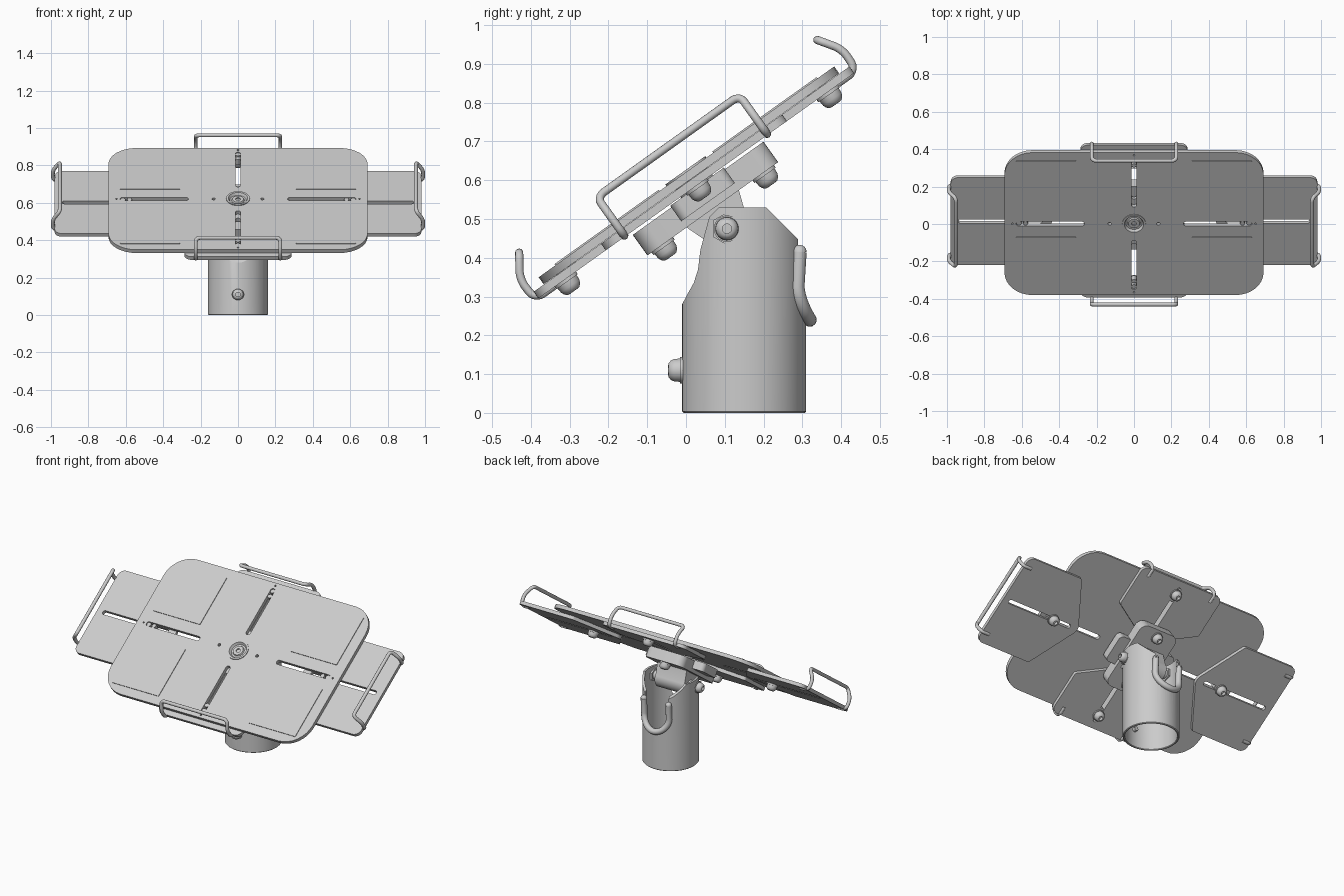
import bpy, bmesh
from math import sin, cos, pi, radians, sqrt
from mathutils import Matrix, Vector

if "Cube" in bpy.data.objects:
    bpy.data.objects.remove(bpy.data.objects["Cube"])

T = lambda x, y, z: Matrix.Translation((x, y, z))
R = lambda deg, axis: Matrix.Rotation(radians(deg), 4, axis)
TILT = T(0, .0075, .6125) @ R(35.5, 'X')      # frame of the tilted plate
SIDE = Matrix(((0, 0, 1, 0), (1, 0, 0, 0), (0, 1, 0, 0), (0, 0, 0, 1)))  # profile (y, z) along x


def finish(name, bm, m):
    bmesh.ops.remove_doubles(bm, verts=bm.verts, dist=1e-5)
    bmesh.ops.recalc_face_normals(bm, faces=bm.faces)
    me = bpy.data.meshes.new(name)
    bm.to_mesh(me)
    bm.free()
    ob = bpy.data.objects.new(name, me)
    bpy.context.collection.objects.link(ob)
    ob.matrix_world = m
    smooth(ob)
    return ob


def smooth(ob):
    bpy.ops.object.select_all(action='DESELECT')
    ob.select_set(True)
    bpy.context.view_layer.objects.active = ob
    bpy.ops.object.shade_smooth_by_angle(angle=radians(35))


def fillet(pts, r, closed=True, n=8):
    """Round the corners of a path; r is one radius or one per corner."""
    pts = [Vector(p).to_3d() for p in pts]
    rs = r if isinstance(r, (list, tuple)) else [r] * len(pts)
    out = []
    for i, c in enumerate(pts):
        if rs[i] == 0 or (not closed and i in (0, len(pts) - 1)):
            out.append(c)
            continue
        a = c + (pts[i - 1] - c).normalized() * rs[i]
        b = c + (pts[(i + 1) % len(pts)] - c).normalized() * rs[i]
        p, q = a.lerp(c, .552), b.lerp(c, .552)
        for k in range(n + 1):
            t = k / n
            out.append(a * (1-t)**3 + p * 3*t*(1-t)**2 + q * 3*t*t*(1-t) + b * t**3)
    return out


def rect(x0, x1, y0, y1, r):
    return fillet([(x0, y0), (x1, y0), (x1, y1), (x0, y1)], r)


def circle(x, y, r, n=24):
    return [Vector((x + r*cos(2*pi*k/n), y + r*sin(2*pi*k/n), 0)) for k in range(n)]


def from_curve(name, loops, m, cyclic, **props):
    cu = bpy.data.curves.new(name + "_curve", 'CURVE')
    for k, v in props.items():
        setattr(cu, k, v)
    for pts in loops:
        s = cu.splines.new('POLY')
        s.points.add(len(pts) - 1)
        for p, co in zip(s.points, pts):
            p.co = (*co, 1)
        s.use_cyclic_u = cyclic
    tmp = bpy.data.objects.new(name + "_tmp", cu)
    bpy.context.collection.objects.link(tmp)
    bpy.context.view_layer.update()
    me = bpy.data.meshes.new_from_object(tmp.evaluated_get(bpy.context.evaluated_depsgraph_get()))
    bm = bmesh.new()
    bm.from_mesh(me)
    bpy.data.objects.remove(tmp)
    return finish(name, bm, m)


def slab(name, loops, z0, z1, m):
    """Flat part from an outline plus hole outlines."""
    return from_curve(name, loops, m @ T(0, 0, (z0 + z1) / 2), True,
                      dimensions='2D', fill_mode='BOTH', extrude=(z1 - z0) / 2)


def wire(name, pts, radius, m):
    return from_curve(name, [pts], m, False, dimensions='3D', fill_mode='FULL',
                      bevel_depth=radius, bevel_resolution=4, use_fill_caps=True)


def lathe(name, prof, m, steps=32):
    bm = bmesh.new()
    vs = [bm.verts.new((r, 0, z)) for r, z in prof]
    es = [bm.edges.new(e) for e in zip(vs, vs[1:])]
    bmesh.ops.spin(bm, geom=vs + es, axis=(0, 0, 1), cent=(0, 0, 0), angle=2*pi, steps=steps)
    return finish(name, bm, m)


def bolt(name, m, shank=.04):
    """Button-head bolt with washer and socket, head towards +z."""
    lathe(name, [(0, .02), (.012, .02), (.012, .038), (.018, .037), (.025, .031), (.029, .022),
                 (.03, .008), (.034, .008), (.034, 0), (.013, 0), (.013, -shank), (0, -shank)], m)


def boolean(ob, cutter, op):
    md = ob.modifiers.new("cut", 'BOOLEAN')
    md.operation, md.object, md.solver = op, cutter, 'EXACT'
    bpy.context.view_layer.objects.active = ob
    bpy.ops.object.modifier_apply(modifier="cut")
    bpy.data.objects.remove(cutter)


# main plate with four slots, centre hole and small screw holes
holes = [circle(0, 0, .052, 32)]
for s in (-1, 1):
    holes += [rect(*sorted((s*.265, s*.63)), -.014, .014, .0135),
              rect(-.014, .014, *sorted((s*.11, s*.43)), .0135),
              circle(s*.13, 0, .009, 16), circle(s*.65, 0, .005, 12), circle(0, s*.45, .005, 12)]
slab("main_plate", [rect(-.693, .693, -.468, .468, .15)] + holes, -.011, .011, TILT)

# thin grip pads
for s in (-1, 1):
    for v0, v1 in ((.085, .415), (-.415, -.085)):
        slab("grip_pad", [rect(*sorted((s*.31, s*.63)), v0, v1, .004)], .011, .015, TILT)

# sliding arms with wire clips and clamp bolts: (angle, end, shoulder, point, bolt, side)
for ang, end, sh, pt, bo, side in ((0, .5, .24, .085, .415, "top"), (180, .5, .24, .085, .415, "bottom"),
                                   (90, .98, .6, .43, .615, "left"), (-90, .98, .6, .43, .615, "right")):
    m = TILT @ R(ang, 'Z')
    outline = fillet([(-.287, end), (-.287, sh), (0, pt), (.287, sh), (.287, end)],
                     [.04, .01, .03, .01, .04])
    slot = rect(-.013, .013, pt + .06, end - .04, .0125)
    slab(side + "_slider", [outline, slot], -.033, -.012, m)
    prof = [(end - .05, -.03), (end + .009, -.03), (end + .011, .035), (end - .028, .092)]
    path = [(-.226, a, b) for a, b in prof] + [(.226, a, b) for a, b in reversed(prof)]
    wire(side + "_clip", fillet(path, [0, .025, .022, .022, .022, .022, .025, 0], False, 5), .0105, m)
    bolt(side + "_clamp_bolt", m @ T(0, bo, -.033) @ R(180, 'X'))
    lathe(side + "_clamp_nut", [(0, .008), (.0125, .008), (.0125, -.03), (0, -.03)], m @ T(0, bo - .035, 0))

# centre screw in its dished seat
lathe("centre_screw", [(0, .002), (.013, .002), (.013, .01), (.03, .01), (.034, .002), (.044, .002),
                       (.052, .016), (.063, .016), (.063, .008), (.05, .008), (.05, -.04), (0, -.04)], TILT)

# adapter block under the plate
slab("adapter_block", [rect(-.13, .13, -.207, .207, .045)], -.106, -.041, TILT)
slab("adapter_wings", [rect(-.2, .2, -.085, .085, .025)], -.085, -.036, TILT)
for v in (-.16, .16):
    bolt("adapter_bolt", TILT @ T(0, v, -.106) @ R(180, 'X'))

# tilting hinge lug and its pivot
arc = [Vector((.06*cos(a), -.169 - .06*sin(a), 0)) for a in (k*pi/16 for k in range(17))]
lug = [Vector((.085, -.1, 0))] + arc + [Vector((-.085, -.1, 0))]
slab("hinge_lug", [lug], -.1, .1, TILT @ SIDE)
pivot = TILT @ Vector((0, 0, -.169))
lathe("pivot_rod", [(0, -.155), (.028, -.155), (.028, .155), (0, .155)], Matrix.Translation(pivot) @ R(90, 'Y'))
for s in (-1, 1):
    pm = Matrix.Translation(pivot) @ R(s*90, 'Y')
    lathe("pivot_washer", [(0, .135), (.042, .135), (.042, .155), (0, .155)], pm, 6)
    bolt("pivot_bolt", pm @ T(0, 0, .153), .02)

# hollow post socket: shaped ears, open front, cable notch at the back
socket = lathe("post_socket", [(.147, .004), (.15, 0), (.156, 0), (.16, .004), (.16, .6), (.147, .6),
                               (.147, .004)], T(0, .15, 0), 64)
keep = [(-.1, -.1), (-.1, .27), (-.015, .27), (.003, .305), (.02, .335), (.031, .37), (.037, .42),
        (.06, .505), (.085, .53), (.207, .53), (.4, .337), (.4, -.1)]
boolean(socket, slab("keep_cutter", [[Vector(p).to_3d() for p in keep]], -.3, .3, SIDE), 'INTERSECT')
notch = fillet([(-.08, .25), (.08, .25), (.08, .7), (-.08, .7)], [.0799, .0799, 0, 0])
boolean(socket, slab("notch_cutter", [notch], -.5, -.15, R(90, 'X')), 'DIFFERENCE')
smooth(socket)

# rounded rim around the cable notch
rim = [(.085, .293, .415)]
for k in range(25):
    a = pi * k / 24
    x = .085 * cos(a)
    rim.append((x, .152 + sqrt(.16**2 - x*x) + .007*sin(a), .325 - .085*sin(a)))
rim.append((-.085, .293, .415))
wire("notch_rim", rim, .018, Matrix())
for s in (-1, 1):
    lathe("rim_tip", [(.018, 0)] + [(.018*cos(a*pi/12), .018*sin(a*pi/12)) for a in range(1, 7)],
          T(s*.085, .293, .415))

# clamping screw at the front of the socket
bolt("front_screw", T(0, -.008, .11) @ R(90, 'X'), .03)
